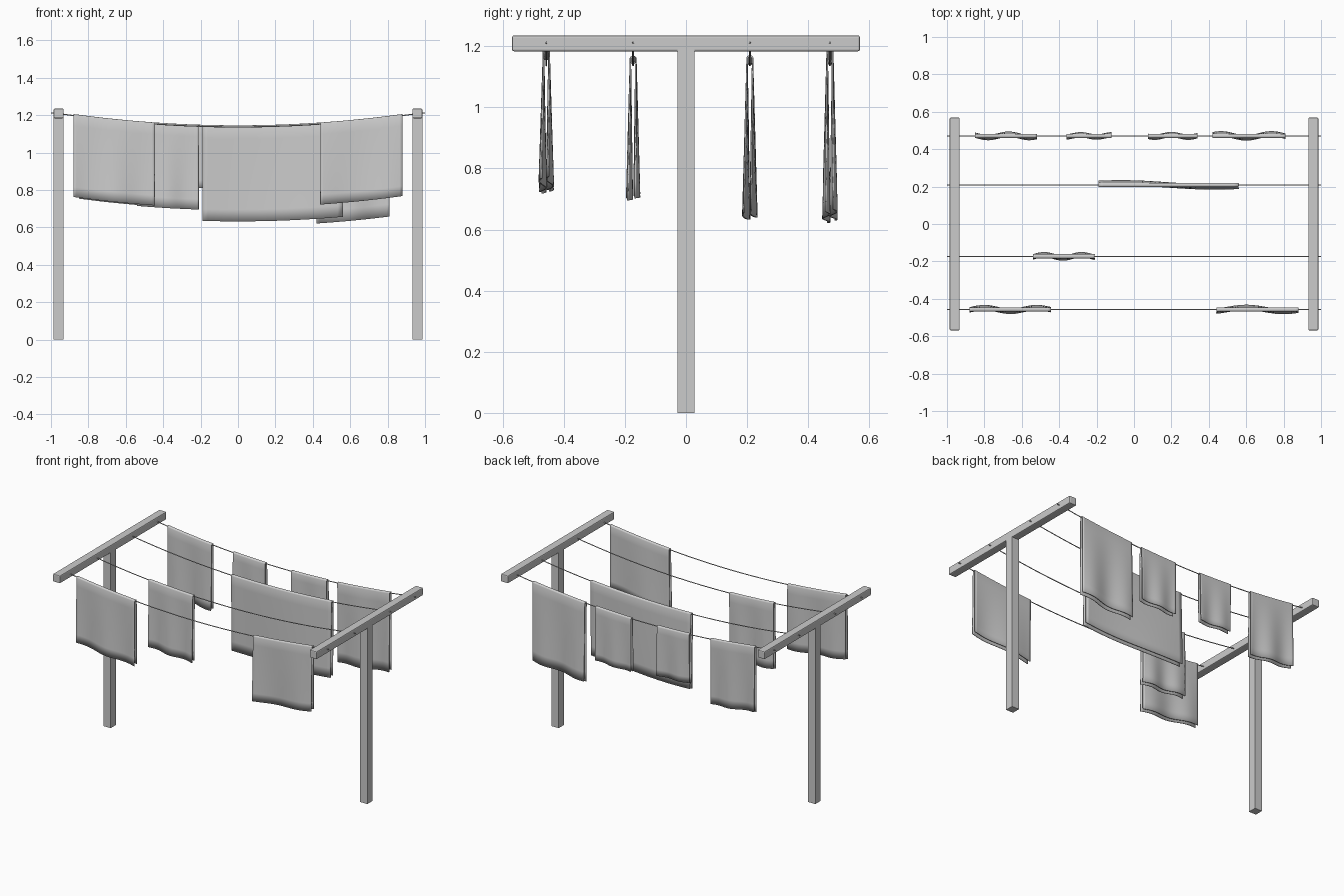
import bpy, bmesh, math

if "Cube" in bpy.data.objects:
    bpy.data.objects.remove(bpy.data.objects["Cube"])

LINE_Y = [-0.457, -0.173, 0.209, 0.471]
END_Z, MID_Z = 1.212, 1.137


def line_z(x):
    return MID_Z + (END_Z - MID_Z) * min(1.0, (x / 0.98) ** 2)


def finish(bm, name):
    bmesh.ops.recalc_face_normals(bm, faces=bm.faces)
    me = bpy.data.meshes.new(name)
    bm.to_mesh(me)
    bm.free()
    ob = bpy.data.objects.new(name, me)
    bpy.context.collection.objects.link(ob)
    return ob


def box(name, centre, size, bevel=0.0):
    bm = bmesh.new()
    bmesh.ops.create_cube(bm, size=1)
    for v in bm.verts:
        v.co = [c + p * s for c, p, s in zip(centre, v.co, size)]
    ob = finish(bm, name)
    if bevel:
        m = ob.modifiers.new("Bevel", 'BEVEL')
        m.width, m.segments = bevel, 2
    return ob


def shade(ob):
    bpy.ops.object.select_all(action='DESELECT')
    ob.select_set(True)
    bpy.context.view_layer.objects.active = ob
    bpy.ops.object.shade_smooth_by_angle(angle=math.radians(40))


def rope(name, y, n=32, sides=8, r=0.003):
    """Sagging round line running through both crossbars."""
    bm = bmesh.new()
    rings = []
    for i in range(n + 1):
        x = -1 + 2 * i / n
        rings.append([bm.verts.new((x, y + r * math.cos(a), line_z(x) + r * math.sin(a)))
                      for a in (2 * math.pi * k / sides for k in range(sides))])
    for a, b in zip(rings, rings[1:]):
        for k in range(sides):
            j = (k + 1) % sides
            bm.faces.new((a[k], a[j], b[j], b[k]))
    bm.faces.new(rings[0])
    bm.faces.new(rings[-1])
    shade(finish(bm, name))


def laundry(name, y, x0, x1, drop, peak, wave, amp):
    """Sheet folded over a line; the folds deepen towards the hem."""
    n, rows, r = 28, 8, 0.009
    # cross-section: (y offset, z offset, fold strength)
    side = [(r + 0.003 * t, -drop * t, t) for t in (k / rows for k in range(rows + 1))]
    prof = [(-a, b, t) for a, b, t in reversed(side)]
    prof += [(-r * math.cos(a), 0.006 * math.sin(a), 0)
             for a in (math.pi * k / 6 for k in range(1, 6))]
    prof += [(a, b * 0.985, t) for a, b, t in side]
    bm = bmesh.new()
    cols = []
    for i in range(n + 1):
        x = x0 + (x1 - x0) * i / n
        w = -amp * math.cos(2 * math.pi * (x - peak) / wave)
        cols.append([bm.verts.new((x, y + a + w * t, line_z(x) + b)) for a, b, t in prof])
    for a, b in zip(cols, cols[1:]):
        for k in range(len(prof) - 1):
            bm.faces.new((a[k], b[k], b[k + 1], a[k + 1]))
    ob = finish(bm, name)
    m = ob.modifiers.new("Thickness", 'SOLIDIFY')
    m.thickness, m.offset = 0.005, 0
    shade(ob)


# T-shaped supports
for side, s in (("left", -1), ("right", 1)):
    box(side + "_post", (0.959 * s, 0, 0.595), (0.054, 0.056, 1.19))
    box(side + "_crossbar", (0.959 * s, 0, 1.209), (0.054, 1.138, 0.052), 0.006)

# washing lines
for i, y in enumerate(LINE_Y):
    rope(f"washing_line_{i + 1}", y)

# hanging laundry: line, x range, drop, front bulge x, wavelength, depth
for i, (l, *p) in enumerate([
        (0, -0.88, -0.445, 0.435, -0.66, 0.28, 0.010),
        (0, 0.44, 0.88, 0.43, 0.80, 0.40, 0.011),
        (1, -0.54, -0.21, 0.445, -0.38, 0.20, 0.009),
        (2, -0.19, 0.56, 0.505, 0.43, 1.00, 0.011),
        (3, -0.85, -0.52, 0.44, -0.78, 0.22, 0.009),
        (3, -0.36, -0.12, 0.33, -0.20, 0.17, 0.006),
        (3, 0.075, 0.34, 0.36, 0.29, 0.18, 0.007),
        (3, 0.42, 0.81, 0.53, 0.60, 0.27, 0.011)]):
    laundry(f"hanging_cloth_{i + 1}", LINE_Y[l], *p)
